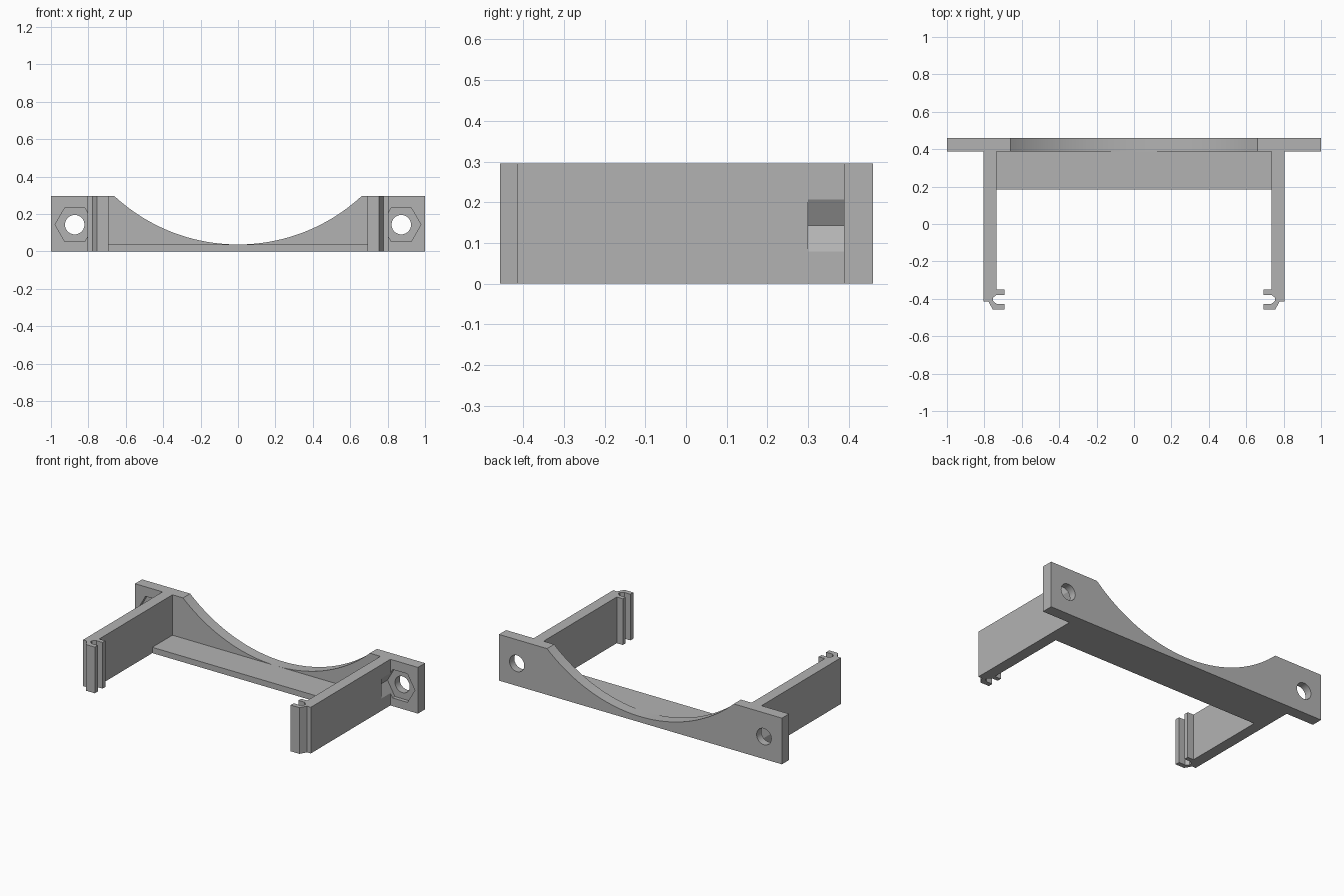
import bpy, bmesh, math
from mathutils import Vector

cube = bpy.data.objects.get("Cube")
if cube:
    bpy.data.objects.remove(cube, do_unlink=True)

grey = bpy.data.materials.new("plain grey")
grey.use_nodes = True
colour = (0.45, 0.45, 0.45, 1)
grey.diffuse_color = colour
grey.node_tree.nodes["Principled BSDF"].inputs["Base Color"].default_value = colour

HEIGHT = 0.295
BACK, PLATE_FRONT = 0.46, 0.388
FLOOR = 0.037
BOLT_X, BOLT_Z = 0.873, 0.143


def prism(name, points, offset):
    """Extrude a planar outline along an offset vector."""
    bm = bmesh.new()
    face = bm.faces.new([bm.verts.new(p) for p in points])
    result = bmesh.ops.extrude_face_region(bm, geom=[face])
    moved = [v for v in result["geom"] if isinstance(v, bmesh.types.BMVert)]
    bmesh.ops.translate(bm, vec=Vector(offset), verts=moved)
    bmesh.ops.recalc_face_normals(bm, faces=bm.faces)
    mesh = bpy.data.meshes.new(name)
    bm.to_mesh(mesh)
    bm.free()
    mesh.materials.append(grey)
    obj = bpy.data.objects.new(name, mesh)
    bpy.context.collection.objects.link(obj)
    return obj


def bolt_cutter(name, side, radius, sides, y0, y1):
    ring = [(side * BOLT_X + radius * math.cos(math.tau * i / sides), y0,
             BOLT_Z + radius * math.sin(math.tau * i / sides)) for i in range(sides)]
    obj = prism(name, ring, (0, y1 - y0, 0))
    obj.hide_render = True
    return obj


def activate(obj):
    bpy.ops.object.select_all(action='DESELECT')
    obj.select_set(True)
    bpy.context.view_layer.objects.active = obj


def cut(obj, cutter):
    activate(obj)
    mod = obj.modifiers.new("cut", 'BOOLEAN')
    mod.operation = 'DIFFERENCE'
    mod.solver = 'EXACT'
    mod.object = cutter
    bpy.ops.object.modifier_apply(modifier=mod.name)


# Back plate with a circular saddle in its top edge
half = 0.66
rise = HEIGHT - FLOOR
radius = (half ** 2 + rise ** 2) / (2 * rise)
sweep = math.asin(half / radius)
steps = 64
outline = [(-1, BACK, 0), (1, BACK, 0), (1, BACK, HEIGHT)]
for i in range(steps + 1):
    a = sweep * (1 - 2 * i / steps)
    outline.append((radius * math.sin(a), BACK, FLOOR + radius * (1 - math.cos(a))))
outline.append((-1, BACK, HEIGHT))
plate = prism("back_plate", outline, (0, PLATE_FRONT - BACK, 0))

# Low shelf joining the arms
prism("shelf", [(-0.735, 0.185, 0), (0.735, 0.185, 0),
                (0.735, PLATE_FRONT, 0), (-0.735, PLATE_FRONT, 0)], (0, 0, FLOOR))

# Side arms ending in a grooved clip
arm_outline = [(0.735, PLATE_FRONT), (0.805, PLATE_FRONT), (0.805, -0.415),
               (0.778, -0.415), (0.755, -0.457), (0.692, -0.457), (0.692, -0.427),
               (0.735, -0.427), (0.755, -0.411), (0.755, -0.395), (0.735, -0.379),
               (0.692, -0.379), (0.692, -0.351), (0.735, -0.351)]
for side, label in ((1, "left"), (-1, "right")):
    arm = prism(label + "_arm", [(side * x, y, 0) for x, y in arm_outline], (0, 0, HEIGHT))
    # Nut pocket and bolt hole
    pocket = bolt_cutter("nut_cutter", side, 0.105, 6, 0.3, 0.412)
    hole = bolt_cutter("bolt_cutter", side, 0.052, 40, 0.38, 0.5)
    cut(arm, pocket)
    cut(plate, pocket)
    cut(plate, hole)
    for cutter in (pocket, hole):
        bpy.data.objects.remove(cutter, do_unlink=True)

activate(plate)
bpy.ops.object.shade_smooth_by_angle(angle=math.radians(30))
